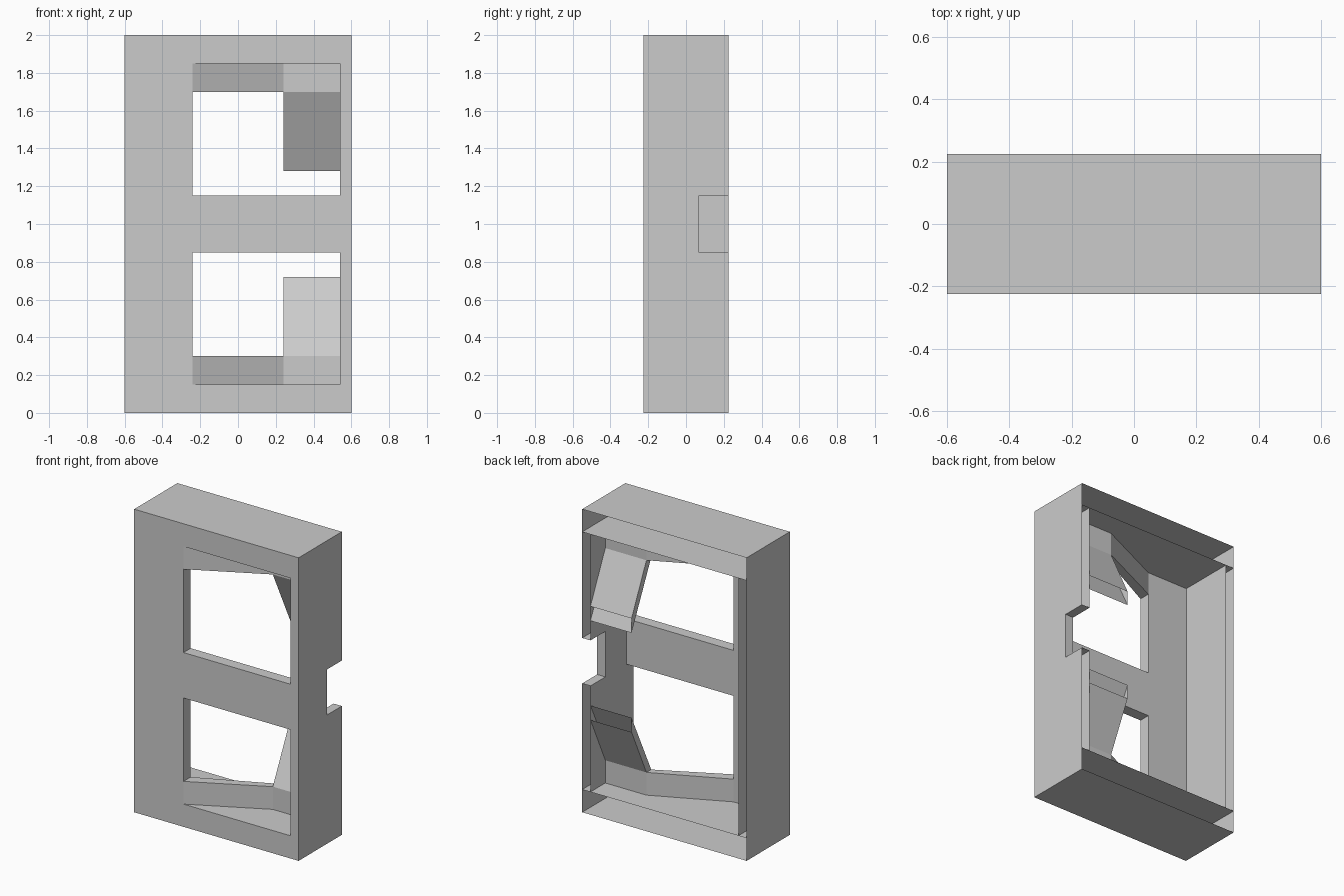
import bpy, bmesh

if "Cube" in bpy.data.objects:
    bpy.data.objects.remove(bpy.data.objects["Cube"])

W, D, H = 0.6, 0.225, 1.0        # half width, half depth, half height
INNER_X, INNER_Z = 0.54, 0.85    # inner faces of side walls and rails


def prism(name, profile, axis, a, b, drop=(), mirror=False):
    """Extrude a 2D profile along an axis; drop = (axis, value) planes left open."""
    def point(p, t):
        co = list(p)
        co.insert(axis, t)
        return co
    bm = bmesh.new()
    lo = [bm.verts.new(point(p, a)) for p in profile]
    hi = [bm.verts.new(point(p, b)) for p in profile]
    bm.faces.new(lo)
    bm.faces.new(hi)
    n = len(profile)
    for i in range(n):
        j = (i + 1) % n
        bm.faces.new((lo[i], lo[j], hi[j], hi[i]))
    bmesh.ops.recalc_face_normals(bm, faces=bm.faces)
    # open the faces lying on the given planes
    gone = [f for f in bm.faces
            if any(all(abs(v.co[ax] - val) < 1e-5 for v in f.verts) for ax, val in drop)]
    bmesh.ops.delete(bm, geom=gone, context='FACES')
    me = bpy.data.meshes.new(name)
    bm.to_mesh(me)
    bm.free()
    ob = bpy.data.objects.new(name, me)
    ob.location.z = H
    bpy.context.collection.objects.link(ob)
    if mirror:
        mod = ob.modifiers.new("mirror", 'MIRROR')
        mod.use_axis = (False, False, True)
        mod.use_mirror_merge = False
    return ob


BACK = (1, D)
ENDS = [(2, INNER_Z), (2, -INNER_Z)]

# Hollow top and bottom rails, open at the back
prism("rails", [(-D, INNER_Z), (D, INNER_Z), (D, H), (-D, H)], 0, -W, W,
      [BACK], mirror=True)

# Hollow left side wall
prism("left_wall", [(-D, -INNER_Z), (D, -INNER_Z), (D, INNER_Z), (-D, INNER_Z)],
      0, -W, -INNER_X, [BACK] + ENDS)

# Hollow right side wall with the strike notch
prism("right_wall", [(-D, -INNER_Z), (D, -INNER_Z), (D, -0.15), (0.07, -0.15),
                     (0.07, 0.15), (D, 0.15), (D, INNER_Z), (-D, INNER_Z)],
      0, INNER_X, W, [BACK] + ENDS)

# Front panel: left stile plus middle bar, leaving two windows
prism("front_panel", [(-INNER_X, -INNER_Z), (-0.24, -INNER_Z), (-0.24, -0.15),
                      (INNER_X, -0.15), (INNER_X, 0.15), (-0.24, 0.15),
                      (-0.24, INNER_Z), (-INNER_X, INNER_Z)],
      1, -D, -0.15, ENDS + [(0, INNER_X), (0, -INNER_X)])

# Angled braces running back from the front panel
prism("braces", [(-0.24, -D), (0.24, 0.02), (0.24, 0.07), (-0.24, -0.15)],
      2, 0.70, INNER_Z, ENDS + [(0, 0.24)], mirror=True)

# Bent flaps sloping towards the open back
prism("flaps", [(0.02, INNER_Z), (0.07, INNER_Z), (0.07, 0.70), (D, 0.375),
                (D, 0.28), (0.02, 0.70)],
      0, 0.24, INNER_X, [BACK, (0, INNER_X)] + ENDS, mirror=True)
